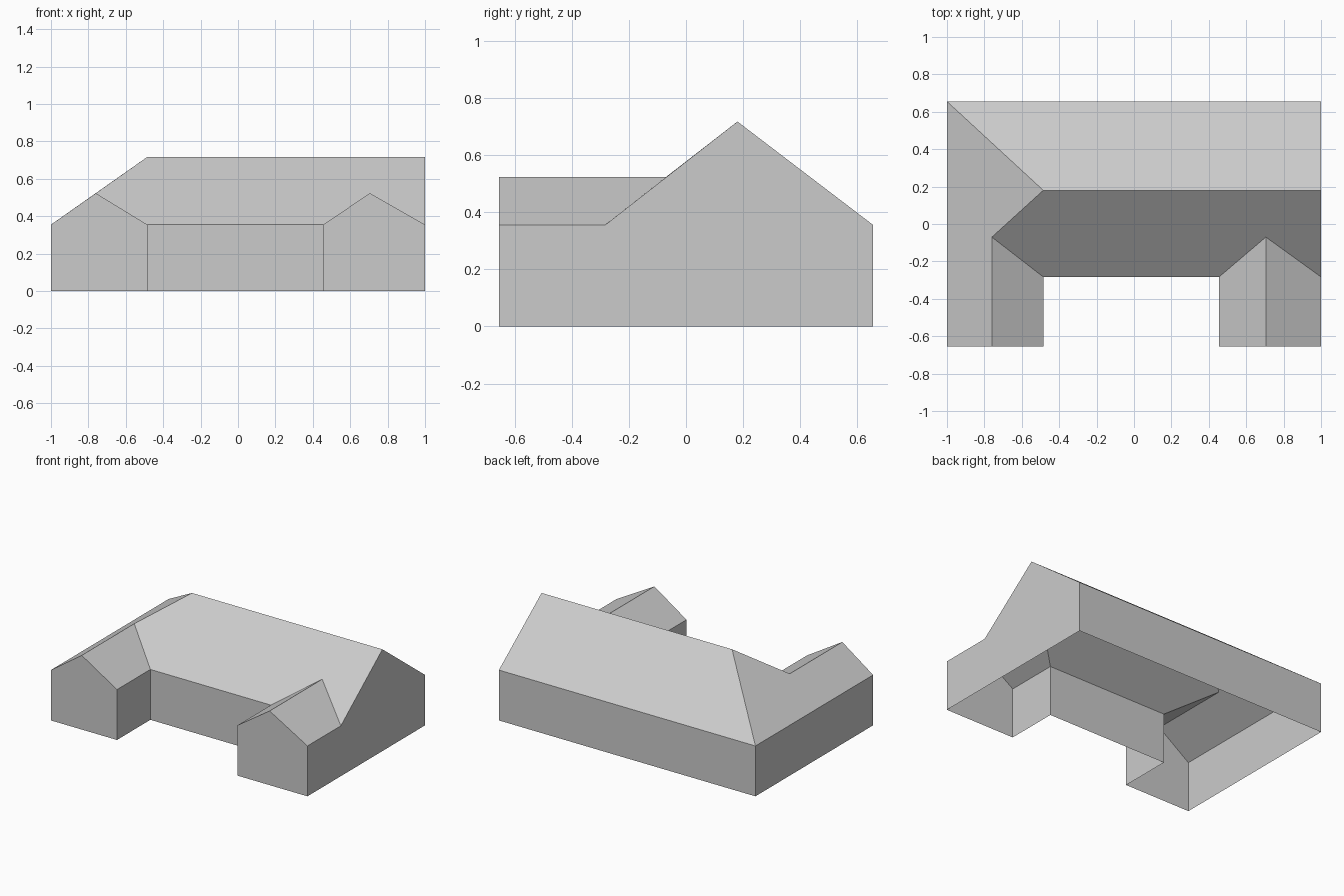
import bpy
import bmesh

cube = bpy.data.objects.get("Cube")
if cube:
    bpy.data.objects.remove(cube, do_unlink=True)

# Main dimensions
SIDE, DEPTH = 1.0, 0.655
EAVE, WING_TOP, RIDGE = 0.355, 0.523, 0.717
COURT_Y, RIDGE_Y, VALLEY_Y = -0.283, 0.18, -0.07
WEST_IN, WEST_RIDGE = -0.485, -0.76
EAST_IN, EAST_RIDGE = 0.455, 0.705

grey = bpy.data.materials.new("plain grey")
grey.diffuse_color = (0.6, 0.6, 0.6, 1)
grey.use_nodes = True
bsdf = grey.node_tree.nodes["Principled BSDF"]
bsdf.inputs["Base Color"].default_value = (0.6, 0.6, 0.6, 1)
bsdf.inputs["Roughness"].default_value = 0.9


def build(name, polygons):
    """Make one flat-shaded object from a list of outlines."""
    bm = bmesh.new()
    for outline in polygons:
        bm.faces.new([bm.verts.new(p) for p in outline])
    bmesh.ops.remove_doubles(bm, verts=bm.verts, dist=0.0001)
    bm.normal_update()
    mesh = bpy.data.meshes.new(name)
    bm.to_mesh(mesh)
    bm.free()
    mesh.materials.append(grey)
    obj = bpy.data.objects.new(name, mesh)
    bpy.context.collection.objects.link(obj)
    return obj


# Walls follow the U-shaped footprint, with peaks on the gable ends
footprint = [
    (-SIDE, -DEPTH), (WEST_IN, -DEPTH), (WEST_IN, COURT_Y), (EAST_IN, COURT_Y),
    (EAST_IN, -DEPTH), (SIDE, -DEPTH), (SIDE, DEPTH), (-SIDE, DEPTH),
]
peaks = {
    0: [(WEST_RIDGE, -DEPTH, WING_TOP)],
    4: [(EAST_RIDGE, -DEPTH, WING_TOP)],
    5: [(SIDE, RIDGE_Y, RIDGE), (SIDE, COURT_Y, EAVE)],
}
walls = []
for i, a in enumerate(footprint):
    b = footprint[(i + 1) % len(footprint)]
    walls.append([(*a, 0), (*b, 0), (*b, EAVE), *peaks.get(i, []), (*a, EAVE)])
build("walls", walls)

# Shared roof corners
hip = (WEST_RIDGE, VALLEY_Y, WING_TOP)
hip_top = (WEST_IN, RIDGE_Y, RIDGE)
gable_top = (SIDE, RIDGE_Y, RIDGE)
east_valley = (EAST_RIDGE, VALLEY_Y, WING_TOP)
west_front = (WEST_RIDGE, -DEPTH, WING_TOP)
east_front = (EAST_RIDGE, -DEPTH, WING_TOP)
west_corner = (WEST_IN, COURT_Y, EAVE)
east_corner = (EAST_IN, COURT_Y, EAVE)
east_eave = (SIDE, COURT_Y, EAVE)
back_west = (-SIDE, DEPTH, EAVE)

# Main roof: long front and back slopes
build("main_roof", [
    [(SIDE, DEPTH, EAVE), back_west, hip_top, gable_top],
    [west_corner, east_corner, east_valley, east_eave, gable_top, hip_top, hip],
])

# West wing roof, whose outer slope runs on into the hip
build("west_wing_roof", [
    [(-SIDE, -DEPTH, EAVE), west_front, hip, hip_top, back_west],
    [west_front, (WEST_IN, -DEPTH, EAVE), west_corner, hip],
])

# East wing roof
build("east_wing_roof", [
    [(EAST_IN, -DEPTH, EAVE), east_front, east_valley, east_corner],
    [east_front, (SIDE, -DEPTH, EAVE), east_eave, east_valley],
])
